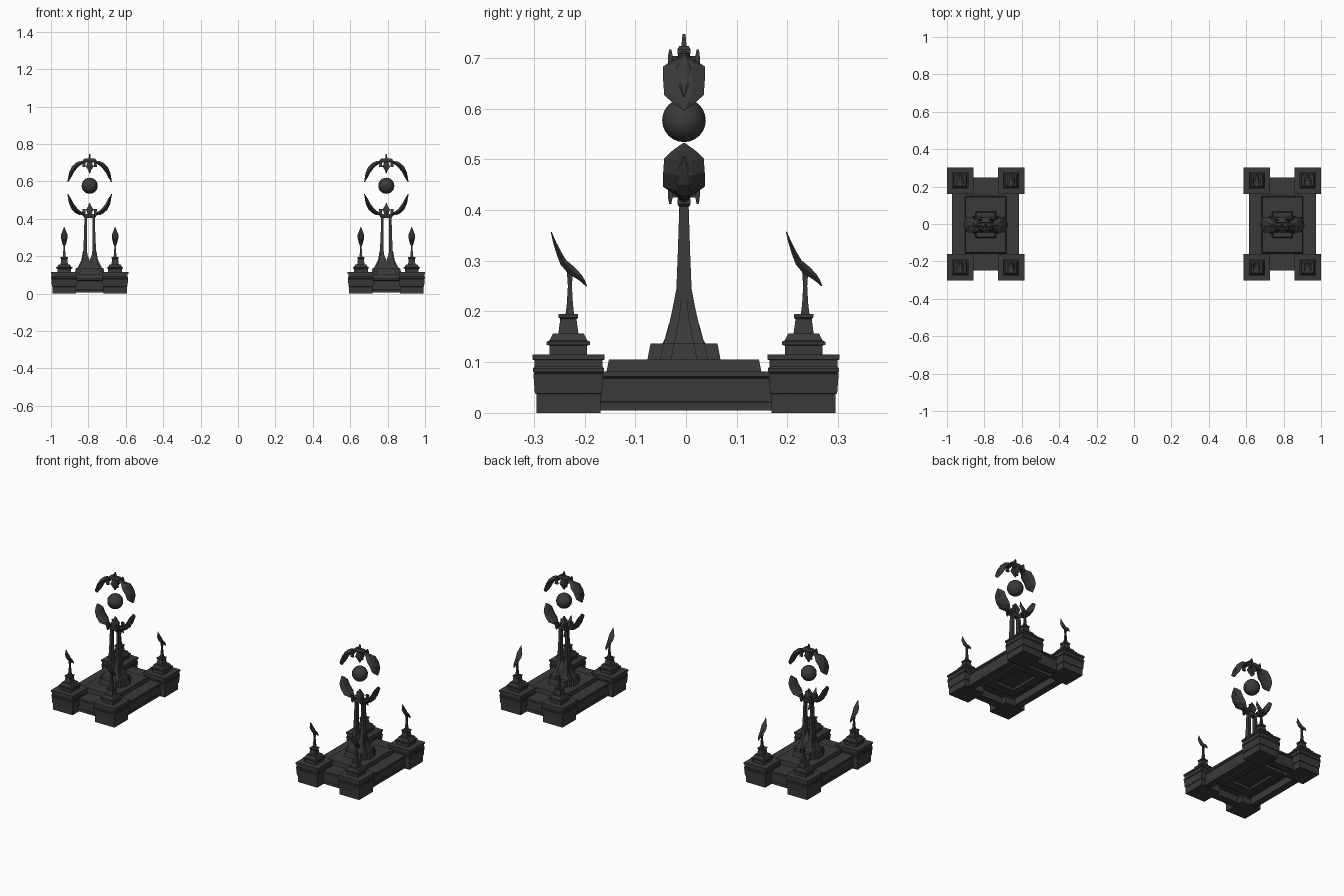
import bpy
import bmesh
from mathutils import Vector

cube = bpy.data.objects.get("Cube")
if cube:
    bpy.data.objects.remove(cube, do_unlink=True)

stone = bpy.data.materials.new("dark_stone")
stone.use_nodes = True
COLOUR = (0.042, 0.042, 0.042, 1)
stone.diffuse_color = COLOUR
stone.node_tree.nodes["Principled BSDF"].inputs["Base Color"].default_value = COLOUR

SPACING = 0.793      # distance of each monument from the middle
MID_Y = -0.004       # centre line of the column
MIRROR_Z = 0.5645    # plane between lower and upper wings
parts = []


def finish(name, bm, smooth=False):
    bmesh.ops.recalc_face_normals(bm, faces=bm.faces)
    mesh = bpy.data.meshes.new(name)
    bm.to_mesh(mesh)
    bm.free()
    mesh.materials.append(stone)
    for p in mesh.polygons:
        p.use_smooth = smooth
    obj = bpy.data.objects.new(name, mesh)
    bpy.context.collection.objects.link(obj)
    parts.append(obj)
    return obj


def skin(name, rings):
    """Closed skin through a list of point rings."""
    bm = bmesh.new()
    loops = [[bm.verts.new(p) for p in ring] for ring in rings]
    n = len(loops[0])
    for a, b in zip(loops, loops[1:]):
        for i in range(n):
            j = (i + 1) % n
            bm.faces.new((a[i], a[j], b[j], b[i]))
    bm.faces.new(loops[0][::-1])
    bm.faces.new(loops[-1])
    return finish(name, bm)


def tiers(name, x, y, profile):
    """Stacked rectangles: half width, half depth, height, optional x shift."""
    rings = []
    for hx, hy, z, *shift in profile:
        cx = x + (shift[0] if shift else 0)
        rings.append([(cx - hx, y - hy, z), (cx + hx, y - hy, z),
                      (cx + hx, y + hy, z), (cx - hx, y + hy, z)])
    return skin(name, rings)


def blade(name, stations, place):
    """Ridged leaf along a planar path: a, b, half width, half thickness."""
    rings = []
    for i, (a, b, w, t) in enumerate(stations):
        p, q = stations[max(i - 1, 0)], stations[min(i + 1, len(stations) - 1)]
        d = Vector((q[0] - p[0], q[1] - p[1])).normalized()
        ring = []
        for u, v in ((1, 0), (.4, 1), (-.4, 1), (-1, 0), (-.4, -1), (.4, -1)):
            ring.append(place(a - d.y * t * v, b + d.x * t * v, w * u))
        rings.append(ring)
    return skin(name, rings)


# Hollow base slab and the frame below it
tiers("base_slab", 0, 0, [
    (.135, .2, .045), (.135, .2, .005), (.174, .244, .005), (.174, .244, .02),
    (.172, .242, .022), (.172, .242, .068), (.179, .249, .072), (.179, .249, .082)])
tiers("underside_frame", 0, 0, [
    (.06, .09, .044), (.06, .09, .03), (.1, .145, .03), (.1, .145, .05)])

# Stepped platform
tiers("platform", 0, MID_Y, [(.111, .153, .08), (.107, .148, .105)])
for name, hx, hy in (("plinth_cross", .066, .045), ("plinth_long", .053, .07),
                     ("plinth_buttress", .078, .024)):
    tiers(name, 0, MID_Y, [(hx + .003, hy + .003, .1), (hx - .004, hy - .004, .137)])

# Corner pedestals with stems and curved leaves
PEDESTAL = [(.063, 0), (.063, .037), (.066, .038), (.069, .077), (.067, .079),
            (.07, .081), (.07, .088), (.067, .091), (.067, .104), (.071, .105), (.071, .115)]
CAP = [(.037, .11), (.037, .133), (.043, .134), (.043, .14), (.037, .143), (.03, .157)]
NECK = [(.02, .155), (.016, .185), (.019, .188), (.019, .195)]
LEAF = [(.036, .25, .002, .001), (.029, .26, .007, .004), (.022, .268, .01, .006),
        (.006, .281, .013, .009), (-.01, .297, .017, .007), (-.019, .316, .017, .005),
        (-.027, .336, .009, .003), (-.034, .357, .001, .001)]
for sx in (-1, 1):
    for sy in (-1, 1):
        x, y = sx * .136, sy * .232
        for name, profile in (("corner_pedestal", PEDESTAL), ("pedestal_cap", CAP),
                              ("pedestal_neck", NECK)):
            tiers(name, x, y, [(h, h, z) for h, z in profile])
        tiers("leaf_stem", x, y + .003, [
            (.009, .009, .19), (.006, .006, .215), (.004, .004, .25), (.006, .006, .28)])
        blade("leaf", LEAF, lambda a, b, w: (x + w, y + a, b))

# Twin column legs, joined at the foot
for s in (-1, 1):
    tiers("column_leg", 0, MID_Y, [
        (.03, .041, .135, s * .03), (.023, .033, .16, s * .023),
        (.018, .027, .185, s * .02), (.011, .022, .208, s * .023),
        (.009, .015, .245, s * .0245), (.0075, .012, .32, s * .0225),
        (.007, .009, .415, s * .021)])
    # Tapered rib on the outer side of each leg
    tiers("leg_rib", 0, MID_Y, [
        (.012, .02, .135, s * .055), (.007, .011, .18, s * .037), (.003, .005, .228, s * .033)])
    tiers("foot_panel", 0, MID_Y + s * .02, [
        (.04, .026, .13), (.026, .018, .145), (.014, .01, .175)])

# Crowns and wings, repeated upside down above the sphere
WING = [(.022, .418, .008, .006), (.042, .428, .014, .008), (.06, .437, .028, .01),
        (.072, .446, .041, .011), (.094, .474, .041, .011), (.105, .502, .039, .008),
        (.112, .518, .022, .005), (.117, .532, .002, .002)]
FEATHER = [(.05, .423, .008, .004), (.07, .434, .014, .006), (.09, .454, .018, .007),
           (.105, .482, .014, .005), (.113, .506, .002, .002)]


def flip(z, upper):
    return 2 * MIRROR_Z - z if upper else z


for upper in (False, True):
    side = "upper_" if upper else "lower_"
    tiers(side + "collar", 0, MID_Y, [(hx, hy, flip(z, upper)) for hx, hy, z in (
        (.026, .009, .405), (.034, .013, .412), (.034, .013, .42), (.024, .01, .427))])
    tiers(side + "ornament", 0, MID_Y, [(hx, hy, flip(z, upper)) for hx, hy, z in (
        (.006, .008, .42), (.012, .014, .43), (.02, .016, .45),
        (.008, .012, .468), (.002, .003, .486))])
    for s in (-1, 1):
        def place(a, b, w):
            return (s * a, MID_Y + w, flip(b, upper))
        blade(side + "wing", WING, place)
        blade(side + "feather", FEATHER, place)
        # Small claws standing front and back of the collar
        for t in (-1, 1):
            tiers(side + "claw", s * .03, MID_Y + t * .027, [
                (hx, hy, flip(z, upper)) for hx, hy, z in (
                    (.003, .002, .412), (.006, .004, .422), (.009, .005, .452))])
            tiers(side + "claw_link", s * .028, MID_Y + t * .018, [
                (.005, .012, flip(.425, upper)), (.005, .012, flip(.435, upper))])

# Finial
tiers("finial", 0, MID_Y, [
    (.014, .009, .7), (.012, .009, .715), (.006, .005, .724), (.003, .003, .747)])

# Floating sphere
bm = bmesh.new()
bmesh.ops.create_uvsphere(bm, u_segments=16, v_segments=12, radius=.043)
bmesh.ops.translate(bm, verts=bm.verts, vec=(0, MID_Y, .577))
finish("sphere", bm, smooth=True)

# Second monument shares the same meshes
for obj in list(parts):
    twin = obj.copy()
    bpy.context.collection.objects.link(twin)
    obj.location.x = -SPACING
    twin.location.x = SPACING
